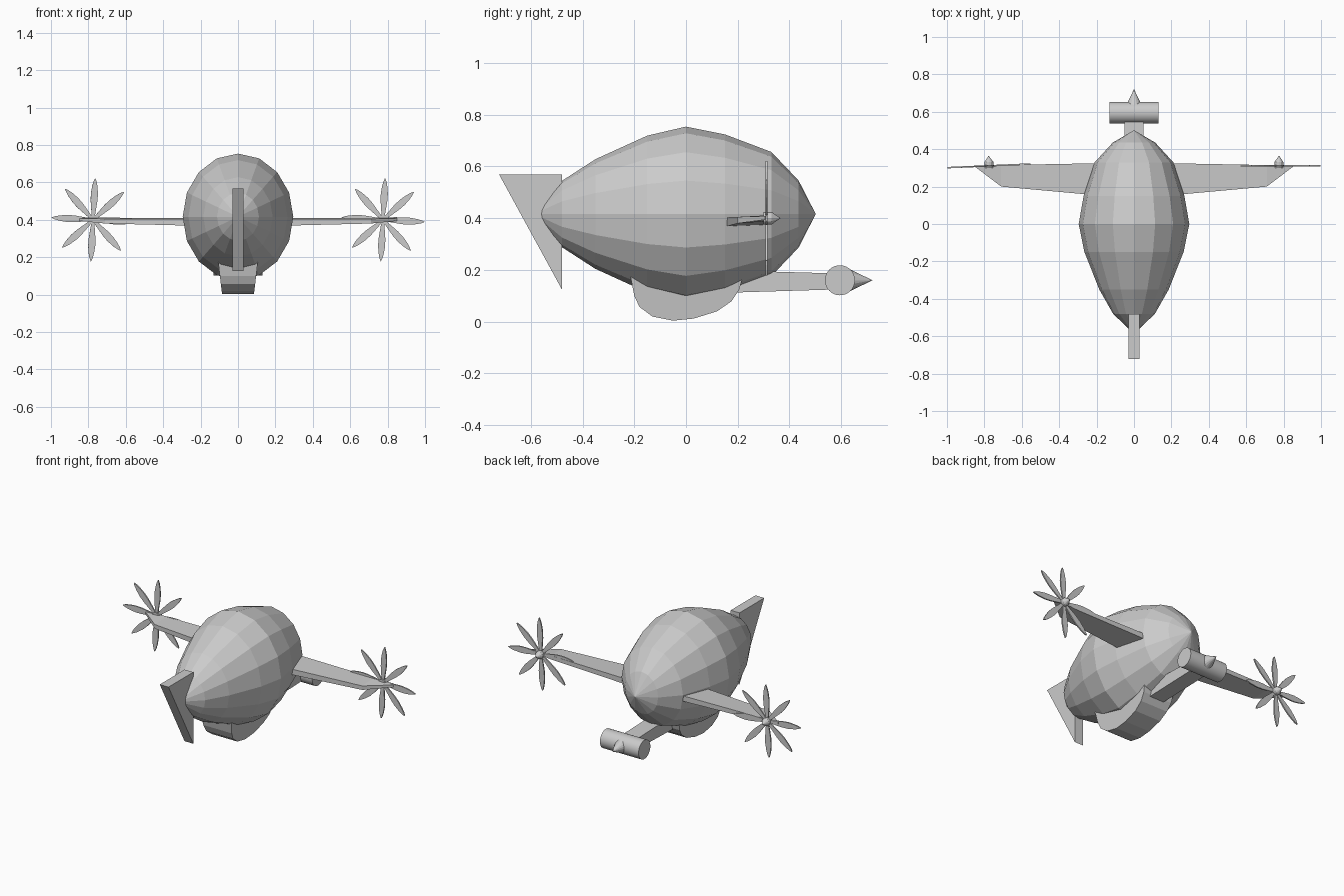
import bpy, bmesh
from math import sin, cos, pi, radians
from mathutils import Matrix, Vector

if "Cube" in bpy.data.objects:
    bpy.data.objects.remove(bpy.data.objects["Cube"])


def make(name, verts, faces, matrix=None):
    me = bpy.data.meshes.new(name)
    me.from_pydata([tuple(v) for v in verts], [], faces)
    bm = bmesh.new()
    bm.from_mesh(me)
    if matrix is not None:
        bm.transform(matrix)
    bmesh.ops.recalc_face_normals(bm, faces=bm.faces)
    bm.to_mesh(me)
    bm.free()
    ob = bpy.data.objects.new(name, me)
    bpy.context.collection.objects.link(ob)
    return ob


def loft(rings):
    """Join equal-length rings into a closed solid."""
    n = len(rings[0])
    verts = [p for r in rings for p in r]
    faces = [[k * n + i, k * n + (i + 1) % n, (k + 1) * n + (i + 1) % n, (k + 1) * n + i]
             for k in range(len(rings) - 1) for i in range(n)]
    faces += [list(range(n)), list(range((len(rings) - 1) * n, len(rings) * n))]
    return verts, faces


def spin_y(profile, n, cx=0, cz=0, sx=1.0):
    """Rings around the y axis from (y, radius) pairs."""
    return loft([[(cx + sx * r * sin(2 * pi * i / n), y, cz + r * cos(2 * pi * i / n))
                  for i in range(n)] for y, r in profile])


def slab(profile, half):
    """Side profile (y, z) extruded across x; half(z) is the half width."""
    return loft([[(s * half(z), y, z) for y, z in profile] for s in (-1, 1)])


# Balloon hull
hull = [(-0.572, 0.004), (-0.558, 0.035), (-0.48, 0.128), (-0.35, 0.212), (-0.15, 0.303),
        (0, 0.338), (0.15, 0.308), (0.33, 0.24), (0.435, 0.13), (0.5, 0.003)]
make("hull", *spin_y(hull, 16, cz=0.416, sx=0.875))

# Upright triangular fin
make("fin", *slab([(-0.722, 0.568), (-0.48, 0.568), (-0.48, 0.125)], lambda z: 0.03))

# Gondola below the hull
gondola = [(-0.215, 0.175), (-0.2, 0.1), (-0.18, 0.057), (-0.13, 0.02), (-0.05, 0.004),
           (0.03, 0.012), (0.12, 0.04), (0.175, 0.078), (0.205, 0.122), (0.22, 0.175)]
make("gondola", *slab(gondola, lambda z: 0.085 + 0.12 * z))

# Boom carrying the rear drum
make("boom", *slab([(0.1, 0.11), (0.56, 0.124), (0.56, 0.187), (0.1, 0.2)], lambda z: 0.05))

# Cross drum with pointed cap
drum = make("drum", *spin_y([(-0.132, 0.058), (0.132, 0.058)], 32),
            Matrix.Translation((0, 0.595, 0.16)) @ Matrix.Rotation(radians(90), 4, 'Z'))
for p in drum.data.polygons:
    p.use_smooth = len(p.vertices) == 4
make("drum_cone", *spin_y([(0.63, 0.044), (0.72, 0.0005)], 16, cz=0.16))

# Wings: (x, front y, back y, bottom z, top z)
sections = [(0.18, 0.152, 0.325, 0.367, 0.403), (0.71, 0.2, 0.315, 0.380, 0.405),
            (0.85, 0.306, 0.312, 0.394, 0.408)]
for side, label in ((1, "right"), (-1, "left")):
    make(label + "_wing", *loft([[(side * x, f, b0), (side * x, b, b0 + 0.008),
                                  (side * x, b, t0 + 0.006), (side * x, f, t0)]
                                 for x, f, b, b0, t0 in sections]))

# Propellers: eight slim blades and a pointed hub each
blade = [(0.0, 0.006), (0.05, 0.012), (0.1, 0.018), (0.14, 0.019), (0.18, 0.014),
         (0.205, 0.008), (0.222, 0.001)]
outline = [(w, r) for r, w in blade] + [(-w, r) for r, w in reversed(blade)]
for side, label, yaw in ((1, "right", 0), (-1, "left", 2.5)):
    place = Matrix.Translation((side * 0.775, 0.311, 0.4)) @ Matrix.Rotation(radians(yaw), 4, 'Z')
    verts, faces = [], []
    for k in range(8):
        turn = Matrix.Rotation(radians(3 + 45 * k), 4, 'Y')
        v, f = loft([[turn @ Vector((x, y, z)) for x, z in outline] for y in (-0.004, 0.004)])
        faces += [[i + len(verts) for i in face] for face in f]
        verts += v
    make(label + "_propeller", verts, faces, place)
    make(label + "_hub", *spin_y([(-0.012, 0.024), (0.02, 0.024), (0.054, 0.0005)], 12), place)
